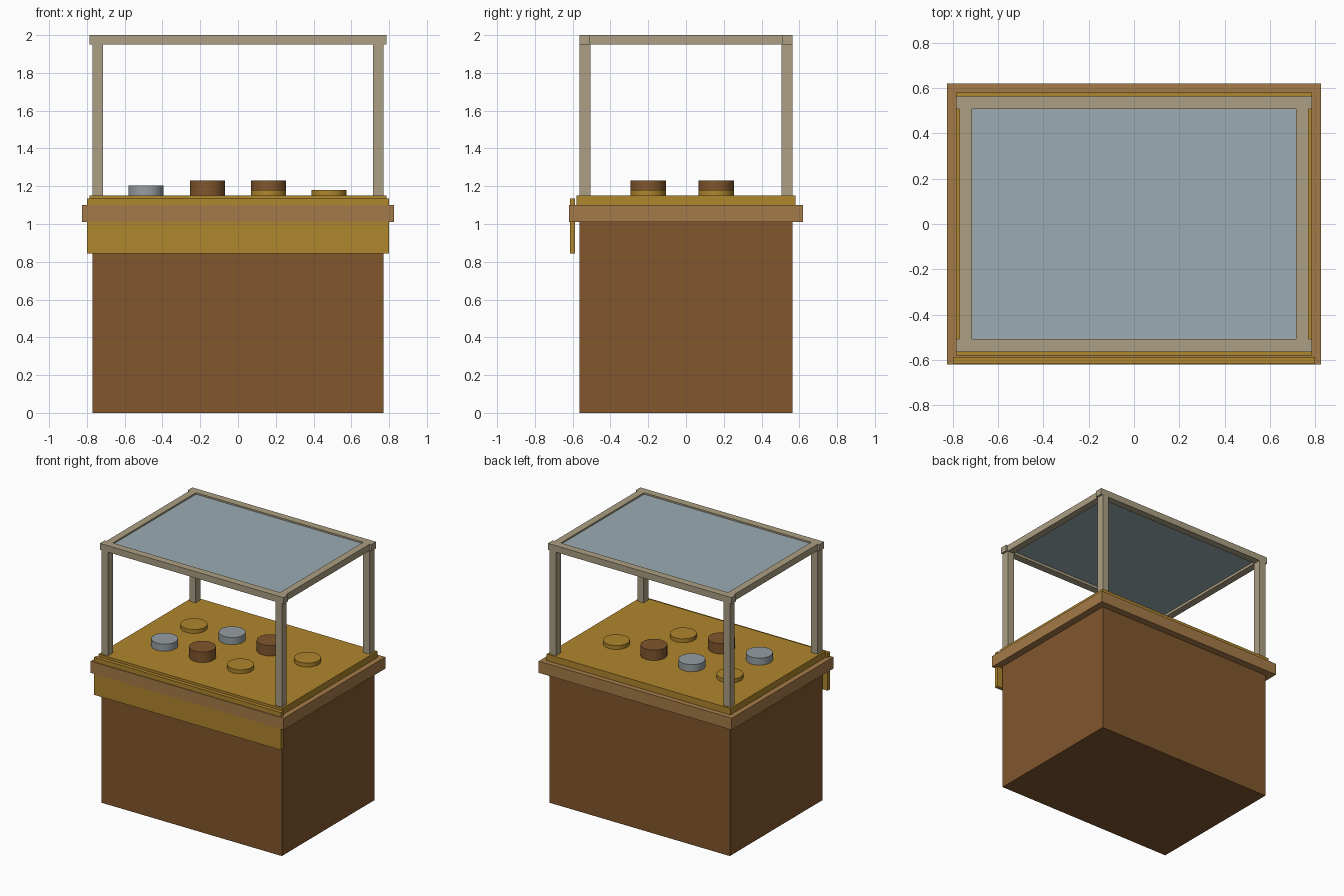
import bpy

if "Cube" in bpy.data.objects:
    bpy.data.objects.remove(bpy.data.objects["Cube"])


def material(name, rgb):
    """Material from an sRGB colour."""
    m = bpy.data.materials.new(name)
    m.diffuse_color = [c ** 2.2 for c in rgb] + [1.0]
    m.use_nodes = True
    m.node_tree.nodes["Principled BSDF"].inputs["Base Color"].default_value = m.diffuse_color
    return m


brown = material("dark_wood", (0.50, 0.34, 0.19))
wood = material("light_wood", (0.64, 0.48, 0.29))
ochre = material("ochre_cloth", (0.68, 0.52, 0.19))
frame = material("pale_frame", (0.67, 0.62, 0.51))
glass = material("blue_glass", (0.60, 0.67, 0.70))
steel = material("steel", (0.58, 0.61, 0.63))


def box(name, lo, hi, mat):
    """Box between two opposite corners."""
    mid = [(a + b) / 2 for a, b in zip(lo, hi)]
    bpy.ops.mesh.primitive_cube_add(size=1, location=mid)
    ob = bpy.context.object
    ob.name = name
    ob.scale = [b - a for a, b in zip(lo, hi)]
    bpy.ops.object.transform_apply(location=False, rotation=False, scale=True)
    ob.data.materials.append(mat)


def disc(name, x, y, height, mat):
    """Round ware standing on the display bed."""
    bpy.ops.mesh.primitive_cylinder_add(
        vertices=14, radius=0.095, depth=height, location=(x, y, 1.15 + height / 2))
    ob = bpy.context.object
    ob.name = name
    ob.data.materials.append(mat)
    bpy.ops.object.shade_smooth_by_angle()


# Cabinet, overhanging counter, display bed and front apron
box("cabinet", (-0.77, -0.565, 0), (0.77, 0.565, 1.01), brown)
box("counter_rim", (-0.825, -0.62, 1.01), (0.825, 0.62, 1.10), wood)
box("display_bed", (-0.785, -0.58, 1.10), (0.785, 0.58, 1.15), ochre)
box("front_apron", (-0.80, -0.615, 0.845), (0.80, -0.587, 1.135), ochre)

# Corner posts and top frame
for sx, xn in ((-1, "left"), (1, "right")):
    xs = sorted((sx * 0.77, sx * 0.715))
    for sy, yn in ((-1, "front"), (1, "back")):
        ys = sorted((sy * 0.565, sy * 0.505))
        box(f"{yn}_{xn}_post", (xs[0], ys[0], 1.15), (xs[1], ys[1], 1.95), frame)
    box(f"{xn}_top_rail", (xs[0], -0.508, 1.95), (xs[1], 0.508, 2.0), frame)
for sy, yn in ((-1, "front"), (1, "back")):
    ys = sorted((sy * 0.565, sy * 0.508))
    box(f"{yn}_top_rail", (-0.785, ys[0], 1.95), (0.785, ys[1], 2.0), frame)

# Glass roof set between the rails
box("glass_roof", (-0.716, -0.508, 1.97), (0.716, 0.508, 1.988), glass)

# Wares in two rows, cycling through three kinds (last front spot empty)
kinds = [("ochre_ware", 0.03, ochre), ("steel_ware", 0.055, steel), ("brown_ware", 0.08, brown)]
columns = (-0.4875, -0.1625, 0.1625, 0.4825)
for y, order in ((0.16, (0, 1, 2, 0)), (-0.20, (1, 2, 0))):
    for x, k in zip(columns, order):
        name, height, mat = kinds[k]
        disc(name, x, y, height, mat)
